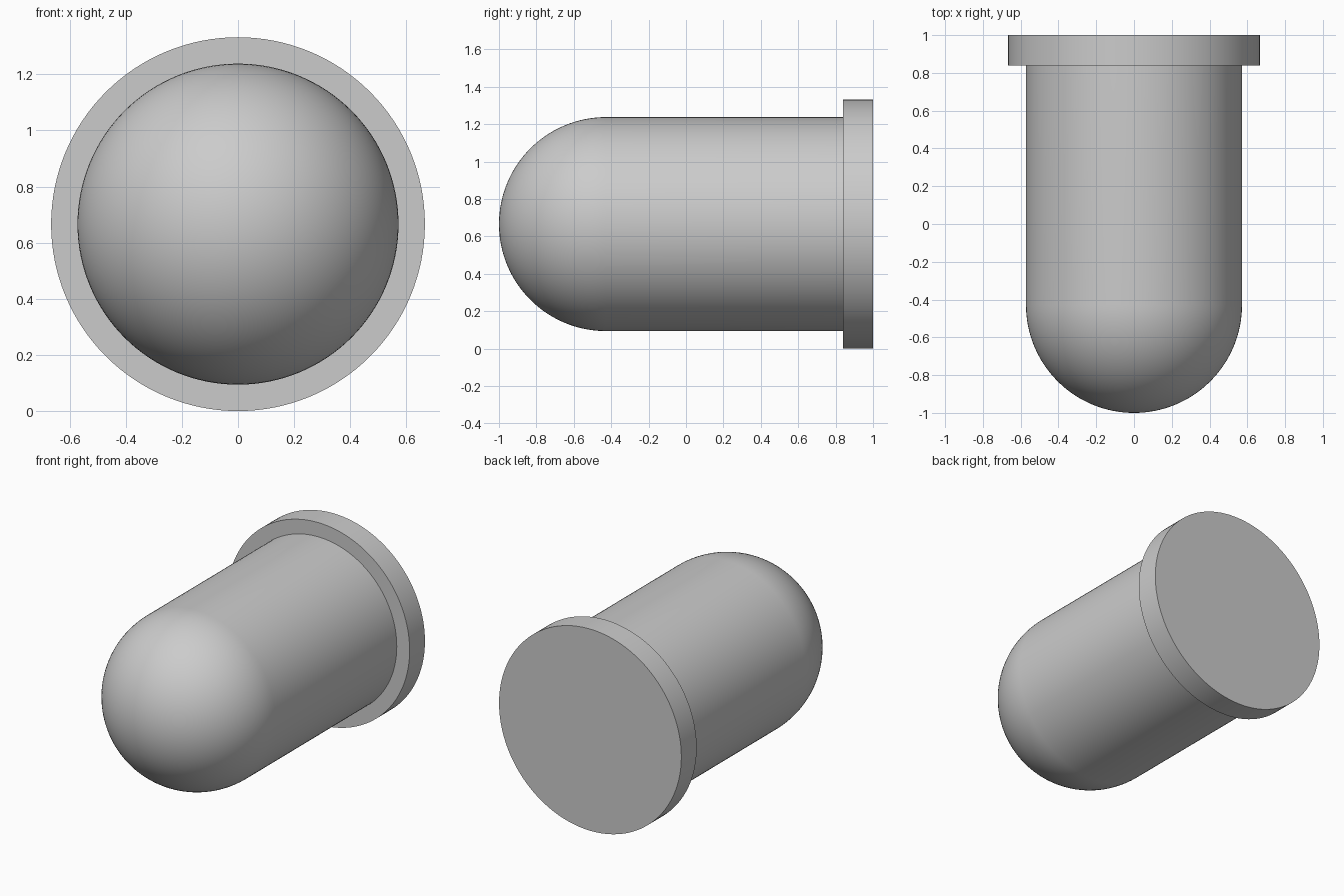
import bpy, bmesh
from math import sin, cos, pi, radians
from mathutils import Vector

if "Cube" in bpy.data.objects:
    bpy.data.objects.remove(bpy.data.objects["Cube"])

R_FLANGE, R_BODY = 0.666, 0.572
Y_TIP, Y_FLANGE, Y_BACK = -1.0, 0.84, 1.0
SEGMENTS, DOME_STEPS = 128, 32

# Half profile (radius, y): dome, straight barrel, stepped flange, flat back
dome_y = Y_TIP + R_BODY
profile = [(R_BODY * sin(t), dome_y - R_BODY * cos(t))
           for t in (i * pi / 2 / DOME_STEPS for i in range(DOME_STEPS + 1))]
profile += [(R_BODY, Y_FLANGE), (R_FLANGE, Y_FLANGE), (R_FLANGE, Y_BACK), (0, Y_BACK)]

# Spin the profile about the y axis
bm = bmesh.new()
verts = [bm.verts.new((r, y, 0)) for r, y in profile]
edges = [bm.edges.new(pair) for pair in zip(verts, verts[1:])]
bmesh.ops.spin(bm, geom=verts + edges, cent=Vector(), axis=Vector((0, 1, 0)),
               angle=2 * pi, steps=SEGMENTS, use_duplicate=False)
bmesh.ops.remove_doubles(bm, verts=bm.verts, dist=1e-5)
bmesh.ops.recalc_face_normals(bm, faces=bm.faces)

mesh = bpy.data.meshes.new("domed_plug")
bm.to_mesh(mesh)
bm.free()
plug = bpy.data.objects.new("domed_plug", mesh)
plug.location.z = R_FLANGE
bpy.context.collection.objects.link(plug)

# Smooth curved skin, crisp flange edges
bpy.context.view_layer.objects.active = plug
plug.select_set(True)
bpy.ops.object.shade_smooth_by_angle(angle=radians(30))
